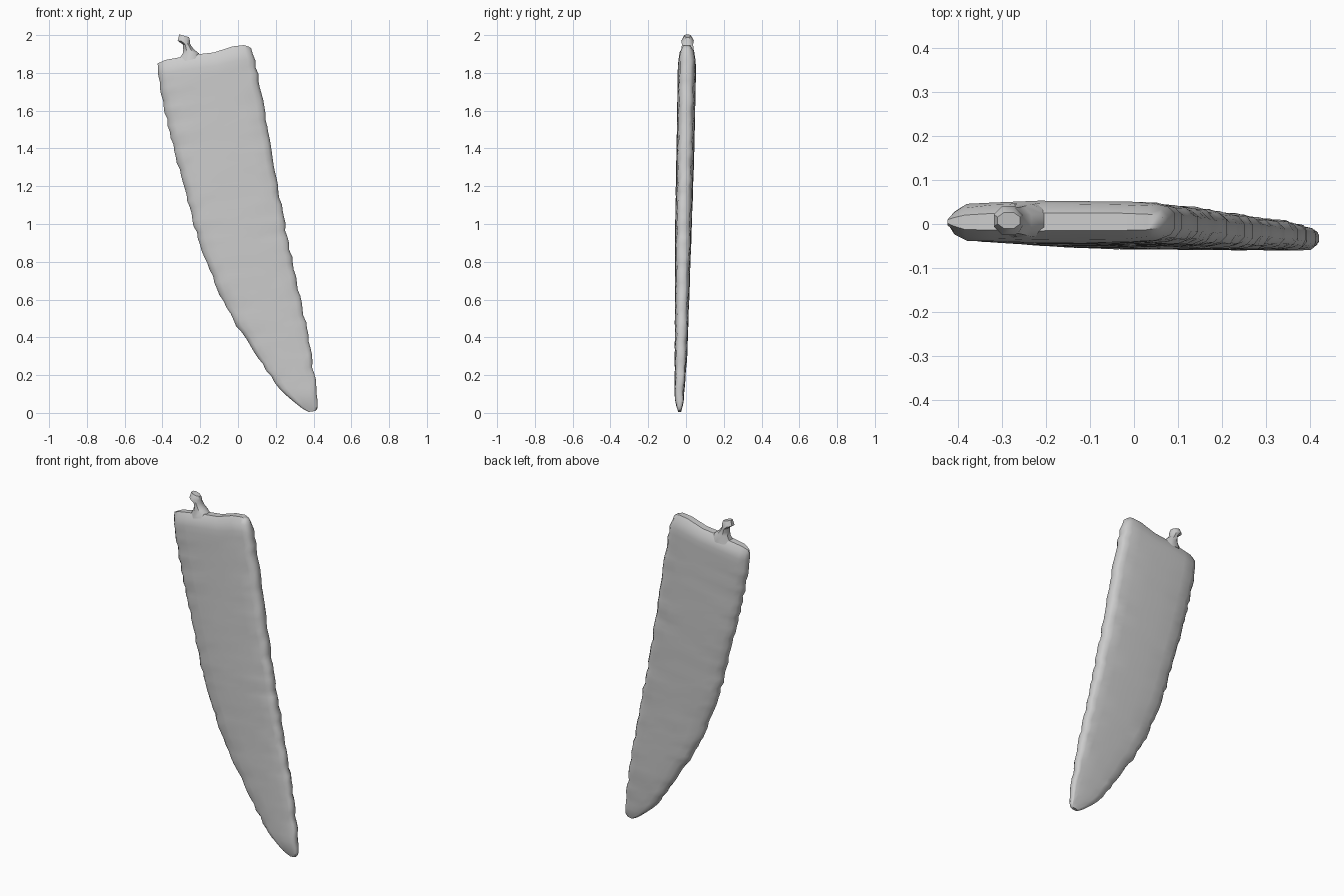
import bpy, bmesh, math, random

if "Cube" in bpy.data.objects:
    bpy.data.objects.remove(bpy.data.objects["Cube"])

random.seed(4)


def interp(table, v):
    """Piecewise linear lookup in a sorted (key, value) list."""
    if v <= table[0][0]:
        return table[0][1]
    for (a, fa), (b, fb) in zip(table, table[1:]):
        if v <= b:
            return fa + (fb - fa) * (v - a) / (b - a)
    return table[-1][1]


def loft(name, rings, angle):
    """Skin equal-sized rings and cap both ends with strips of quads."""
    bm = bmesh.new()
    loops = [[bm.verts.new(p) for p in ring] for ring in rings]
    n = len(loops[0])
    for a, b in zip(loops, loops[1:]):
        for i in range(n):
            j = (i + 1) % n
            bm.faces.new((a[i], a[j], b[j], b[i]))
    for cap in (loops[0], loops[-1]):
        for i in range(n // 2 - 1):
            bm.faces.new((cap[i], cap[i + 1], cap[n - 2 - i], cap[n - 1 - i]))
    bmesh.ops.recalc_face_normals(bm, faces=bm.faces)
    mesh = bpy.data.meshes.new(name)
    bm.to_mesh(mesh)
    bm.free()
    obj = bpy.data.objects.new(name, mesh)
    bpy.context.collection.objects.link(obj)
    bpy.context.view_layer.objects.active = obj
    obj.select_set(True)
    bpy.ops.object.shade_smooth_by_angle(angle=math.radians(angle))
    obj.select_set(False)
    return obj


# Blade outline: x of the curved cutting edge and of the straight spine by height
EDGE = [(0.005, 0.375), (0.02, 0.345), (0.05, 0.305), (0.1, 0.25), (0.15, 0.205),
        (0.2, 0.168), (0.3, 0.10), (0.45, 0.0), (0.6, -0.085), (0.8, -0.17), (1.0, -0.235),
        (1.27, -0.307), (1.4, -0.34), (1.6, -0.387), (1.79, -0.424), (1.85, -0.425)]
SPINE = [(0.01, 0.41), (0.025, 0.422), (0.1, 0.42), (0.2, 0.405), (0.4, 0.372), (0.6, 0.332),
         (0.8, 0.29), (1.0, 0.247), (1.2, 0.212), (1.6, 0.14), (1.84, 0.094), (1.93, 0.07)]
# Back and front face depth by height, leaning slightly backwards at the top
BACK = [(0, -0.018), (0.1, -0.010), (0.3, 0.006), (1.0, 0.031), (1.4, 0.044), (1.85, 0.053)]
FRONT = [(0, -0.05), (0.1, -0.060), (1.0, -0.057), (1.4, -0.050), (1.85, -0.043)]
# Half cross-section: width fraction, thickness fraction
SECTION = [(0, 0.18), (0.025, 0.5), (0.08, 0.8), (0.2, 0.93), (0.4, 1.0), (0.6, 1.0),
           (0.8, 0.96), (0.92, 0.85), (0.97, 0.7), (1, 0.35)]
# Unevenness of the broken upper end
TOP = [(0, 0), (0.1, 0.015), (0.25, 0.012), (0.45, 0.016), (0.65, 0.008),
       (0.85, 0.032), (0.95, 0.02), (1, 0)]

steps = [0, 0.006, 0.014] + [0.03 + 0.935 * i / 52 for i in range(53)] + [0.985, 1.0]
rings = []
for t in steps:
    zl, zr = 0.005 + 1.845 * t, 0.01 + 1.92 * t
    chip = 0.006 if 0.03 < t < 0.97 else 0
    xl = interp(EDGE, zl) + random.uniform(-chip, chip)
    xr = interp(SPINE, zr) + random.uniform(-chip, chip)
    pinch = interp([(0, 0.5), (0.014, 0.85), (0.03, 1), (0.965, 1), (0.985, 0.85), (1, 0.42)], t)
    rough = max(0, (t - 0.9) / 0.1)
    sides = []
    for depth in (FRONT, BACK):
        side = []
        for u, s in SECTION:
            z = zl + (zr - zl) * u + interp(TOP, u) * rough
            mid = (interp(FRONT, z) + interp(BACK, z)) / 2
            amp = 0.004 if u < 0.1 or u > 0.9 else 0.001
            y = mid + (interp(depth, z) - mid) * s * pinch + random.uniform(-amp, amp) * pinch
            side.append((xl + (xr - xl) * u, y, z))
        sides.append(side)
    rings.append(sides[0] + sides[1][::-1])
loft("blade", rings, 50)

# Broken stub of the tang on the upper end: height, centre x, half width, half depth
STUB = [(1.86, -0.25, 0.075, 0.042), (1.905, -0.25, 0.045, 0.04), (1.925, -0.262, 0.03, 0.035),
        (1.95, -0.272, 0.021, 0.032), (1.97, -0.287, 0.035, 0.036), (1.996, -0.285, 0.028, 0.02)]
rings = []
for z, x, rx, ry in STUB:
    rings.append([(x + rx * math.cos(math.pi * (i / 4 + 0.125)),
                   0.008 + ry * math.sin(math.pi * (i / 4 + 0.125)),
                   z + (0.008 * -math.cos(math.pi * (i / 4 + 0.125)) if z > 1.99 else 0))
                  for i in range(8)])
loft("tang_stub", rings, 40)
